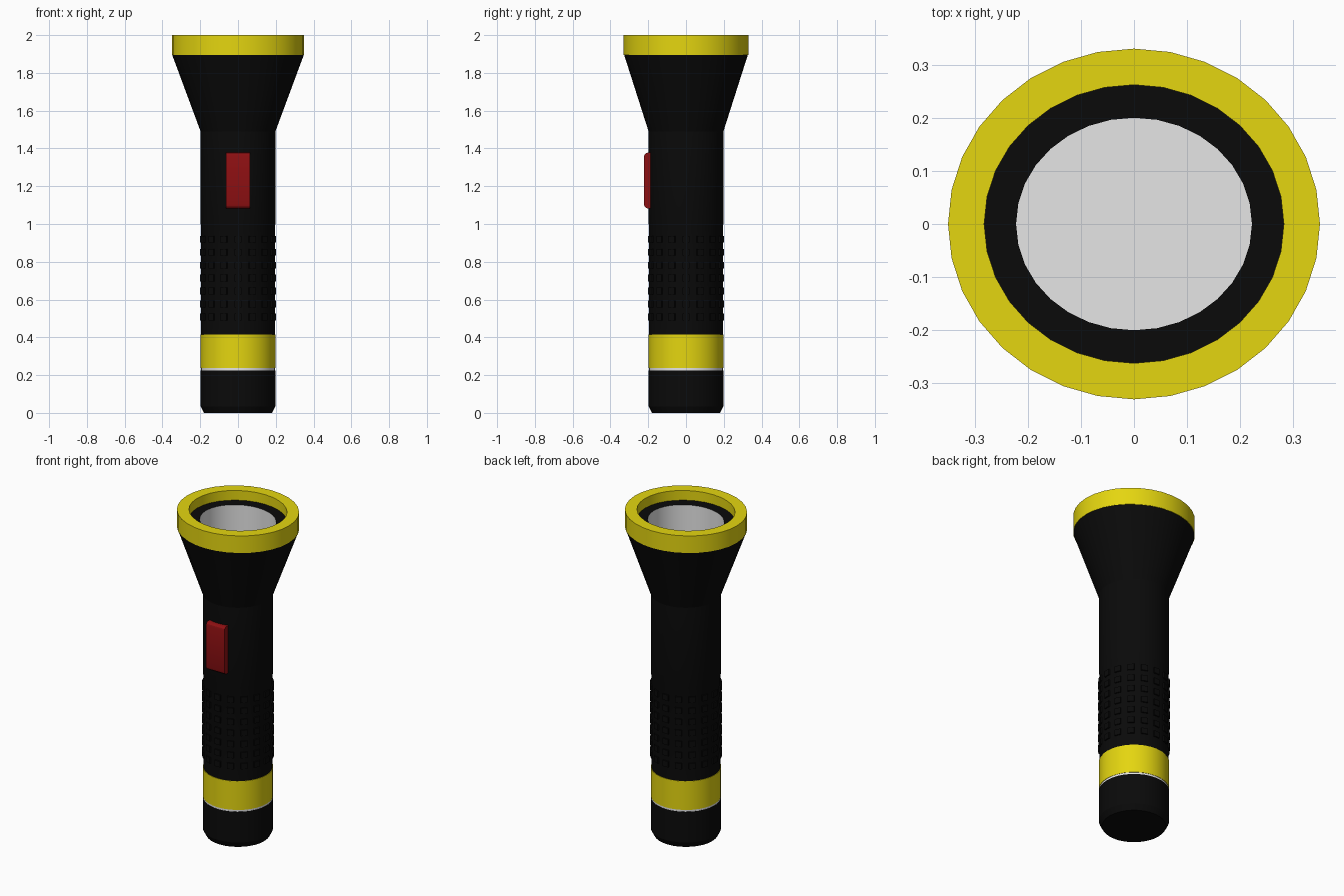
import bpy, bmesh, math
from mathutils import Matrix

if "Cube" in bpy.data.objects:
    bpy.data.objects.remove(bpy.data.objects["Cube"])

SIDES = 32


def material(name, rgb):
    m = bpy.data.materials.new(name)
    m.diffuse_color = (*rgb, 1)
    m.use_nodes = True
    m.node_tree.nodes["Principled BSDF"].inputs["Base Color"].default_value = m.diffuse_color
    return m


black = material("black rubber", (0.003, 0.003, 0.003))
yellow = material("yellow plastic", (0.78, 0.67, 0.005))
silver = material("light grey", (0.79, 0.79, 0.79))
red = material("dark red", (0.27, 0.005, 0.006))


def finish(name, bm, mat):
    mesh = bpy.data.meshes.new(name)
    bm.to_mesh(mesh)
    bm.free()
    mesh.materials.append(mat)
    ob = bpy.data.objects.new(name, mesh)
    bpy.context.collection.objects.link(ob)
    bpy.ops.object.select_all(action='DESELECT')
    ob.select_set(True)
    bpy.context.view_layer.objects.active = ob
    bpy.ops.object.shade_smooth_by_angle(angle=math.radians(20))
    return ob


def loft(name, rings, mat, cap_start=False, cap_end=False):
    """Skin a stack of elliptical rings (rx, ry, z)."""
    bm = bmesh.new()
    rows = []
    for rx, ry, z in rings:
        rows.append([bm.verts.new((rx * math.cos(2 * math.pi * i / SIDES),
                                   ry * math.sin(2 * math.pi * i / SIDES), z))
                     for i in range(SIDES)])
    for a, b in zip(rows, rows[1:]):
        for i in range(SIDES):
            j = (i + 1) % SIDES
            bm.faces.new((a[i], a[j], b[j], b[i]))
    if cap_start:
        bm.faces.new(rows[0][::-1])
    if cap_end:
        bm.faces.new(rows[-1])
    return finish(name, bm, mat)


R = 0.198
# tail cap with chamfered bottom edge
loft("tail_cap", [(0.18, 0.18, 0), (R, R, 0.035), (R, R, 0.225)], black, True, True)
# thin light seam and yellow collar
loft("seam_ring", [(0.196, 0.196, 0.22), (0.196, 0.196, 0.24)], silver)
loft("tail_collar", [(R, R, 0.237), (R, R, 0.415)], yellow, True, True)
# handle tube, slightly narrower along the grip
loft("handle", [(0.195, 0.195, 0.41), (0.195, 0.195, 0.99), (R, R, 1.0), (R, R, 1.49)], black)
# flared head, turning inwards to the black rim round the reflector
loft("head", [(R, R, 1.49), (0.348, 0.327, 1.894), (0.283, 0.263, 1.894),
              (0.283, 0.263, 1.94), (0.222, 0.2, 1.94)], black)
# yellow front bezel
loft("bezel", [(0.283, 0.263, 1.894), (0.35, 0.33, 1.894), (0.35, 0.33, 2.0),
               (0.282, 0.262, 2.0), (0.282, 0.262, 1.935)], yellow)
# reflector cup: floor first, then walls facing inwards
cup = loft("reflector", [(0.222, 0.2, 1.94), (0.222, 0.2, 1.7)], silver, False, True)

# grip bumps: 7 rows of 16
bm = bmesh.new()
for row in range(7):
    for col in range(16):
        mat = (Matrix.Rotation(2 * math.pi * col / 16, 4, 'Z')
               @ Matrix.Translation((0.194, 0, 0.508 + row * 0.0685))
               @ Matrix.Diagonal((0.016, 0.038, 0.036, 1)))
        bmesh.ops.create_cube(bm, size=1, matrix=mat)
finish("grip_bumps", bm, black)

# sliding switch with rounded top and bottom front edges
bm = bmesh.new()
bmesh.ops.create_cube(bm, size=1, matrix=Matrix.Translation((0, -0.186, 1.23))
                      @ Matrix.Diagonal((0.126, 0.074, 0.296, 1)))
edges = [e for e in bm.edges if all(v.co.y < -0.2 for v in e.verts)
         and abs(e.verts[0].co.x - e.verts[1].co.x) > 0.1]
bmesh.ops.bevel(bm, geom=edges, offset=0.022, segments=3, profile=0.5, affect='EDGES')
finish("switch", bm, red)
